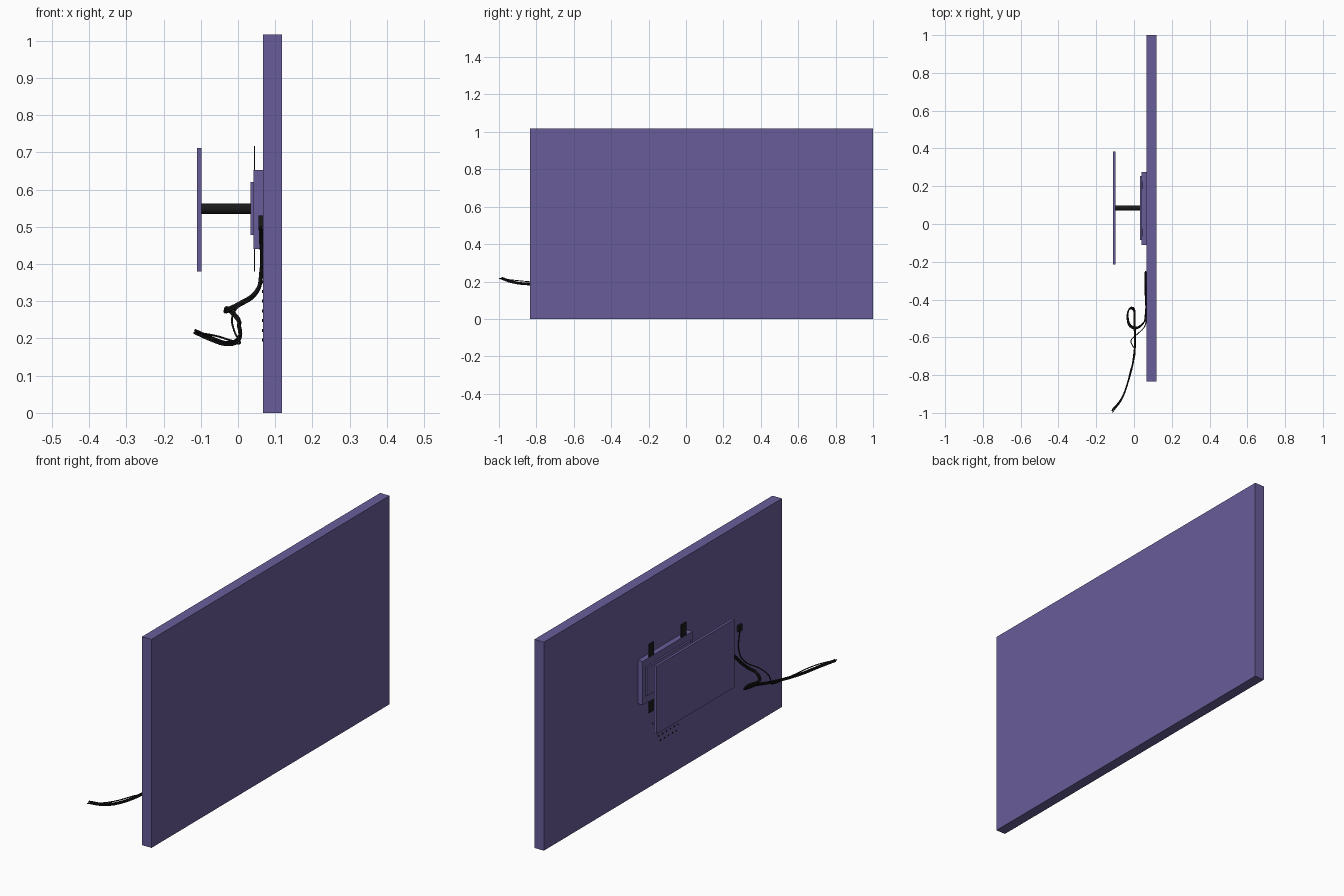
import bpy, math
from mathutils import Vector

if "Cube" in bpy.data.objects:
    bpy.data.objects.remove(bpy.data.objects["Cube"])


def material(name, rgb):
    m = bpy.data.materials.new(name)
    m.diffuse_color = (*rgb, 1)
    m.use_nodes = True
    m.node_tree.nodes["Principled BSDF"].inputs["Base Color"].default_value = m.diffuse_color
    return m


PURPLE = material("purple", (0.14, 0.11, 0.32))
BLACK = material("black", (0.01, 0.01, 0.01))


def box(name, x, y, z, mat):
    bpy.ops.mesh.primitive_cube_add(size=1, location=[(a + b) / 2 for a, b in (x, y, z)])
    o = bpy.context.object
    o.name = name
    o.scale = [b - a for a, b in (x, y, z)]
    bpy.ops.object.transform_apply(location=False, rotation=False, scale=True)
    o.data.materials.append(mat)
    return o


def rod(name, x0, x1, y, z, r, sides, mat):
    bpy.ops.mesh.primitive_cylinder_add(vertices=sides, radius=r, depth=x1 - x0,
                                        location=((x0 + x1) / 2, y, z),
                                        rotation=(0, math.pi / 2, 0))
    o = bpy.context.object
    o.name = name
    o.data.materials.append(mat)
    bpy.ops.object.shade_smooth_by_angle()
    return o


def cable(name, pts, r):
    c = bpy.data.curves.new(name, "CURVE")
    c.dimensions = "3D"
    c.bevel_depth = r
    c.bevel_resolution = 2
    c.resolution_u = 8
    c.use_fill_caps = True
    s = c.splines.new("BEZIER")
    s.bezier_points.add(len(pts) - 1)
    for bp, p in zip(s.bezier_points, pts):
        bp.co = p
        bp.handle_left_type = bp.handle_right_type = "AUTO"
    o = bpy.data.objects.new(name, c)
    bpy.context.collection.objects.link(o)
    c.materials.append(BLACK)
    bpy.ops.object.select_all(action="DESELECT")
    o.select_set(True)
    bpy.context.view_layer.objects.active = o
    bpy.ops.object.convert(target="MESH")


# Screen and mounting plates
box("screen_panel", (0.067, 0.118), (-0.835, 1.0), (0, 1.017), PURPLE)
box("mount_box", (0.041, 0.067), (-0.11, 0.275), (0.44, 0.653), PURPLE)
box("arm_plate", (0.033, 0.042), (-0.085, 0.255), (0.478, 0.62), PURPLE)
box("wall_plate", (-0.11, -0.098), (-0.215, 0.385), (0.38, 0.712), PURPLE)

# Arm between the plates
rod("mount_arm", -0.099, 0.034, 0.085, 0.549, 0.014, 32, BLACK)

# Bracket strips reaching above and below the mount box
for y in (0.205, -0.045):
    box("bracket_strip", (0.043, 0.046), (y - 0.02, y + 0.02), (0.38, 0.717), BLACK)

# Round grid of vent studs on the back of the screen
for i in range(-5, 6):
    for j in range(-5, 6):
        y, z = (i + (j % 2) / 2) * 0.03, j * 0.026
        if math.hypot(y, z) < 0.125:
            rod("vent_stud", 0.065, 0.068, 0.04 + y, 0.3 + z, 0.004, 8, BLACK)

# Plug and socket for the thin lead
box("power_plug", (0.055, 0.067), (-0.515, -0.49), (0.5, 0.53), BLACK)

# Looped bundle of thick cables
path = [(0.06, -0.255, 0.52), (0.062, -0.36, 0.47), (0.063, -0.47, 0.385),
        (0.045, -0.53, 0.32), (0.0, -0.55, 0.29), (-0.03, -0.52, 0.275),
        (-0.015, -0.445, 0.27), (0.003, -0.55, 0.235), (0.002, -0.68, 0.2),
        (-0.03, -0.83, 0.186), (-0.07, -0.93, 0.198), (-0.115, -0.985, 0.218)]
for off in ((0, 0, 0.004), (0.002, 0.004, -0.003), (-0.002, -0.004, -0.003)):
    cable("thick_cable", [Vector(p) + Vector(off) for p in path], 0.0035)

# Thin lead hanging from the plug
cable("thin_lead", [(0.06, -0.502, 0.515), (0.063, -0.5, 0.4), (0.055, -0.545, 0.33),
                    (0.01, -0.59, 0.295), (-0.015, -0.615, 0.26), (-0.01, -0.64, 0.22),
                    (0.005, -0.67, 0.192), (-0.02, -0.78, 0.195),
                    (-0.06, -0.92, 0.207), (-0.115, -0.998, 0.217)], 0.0025)
